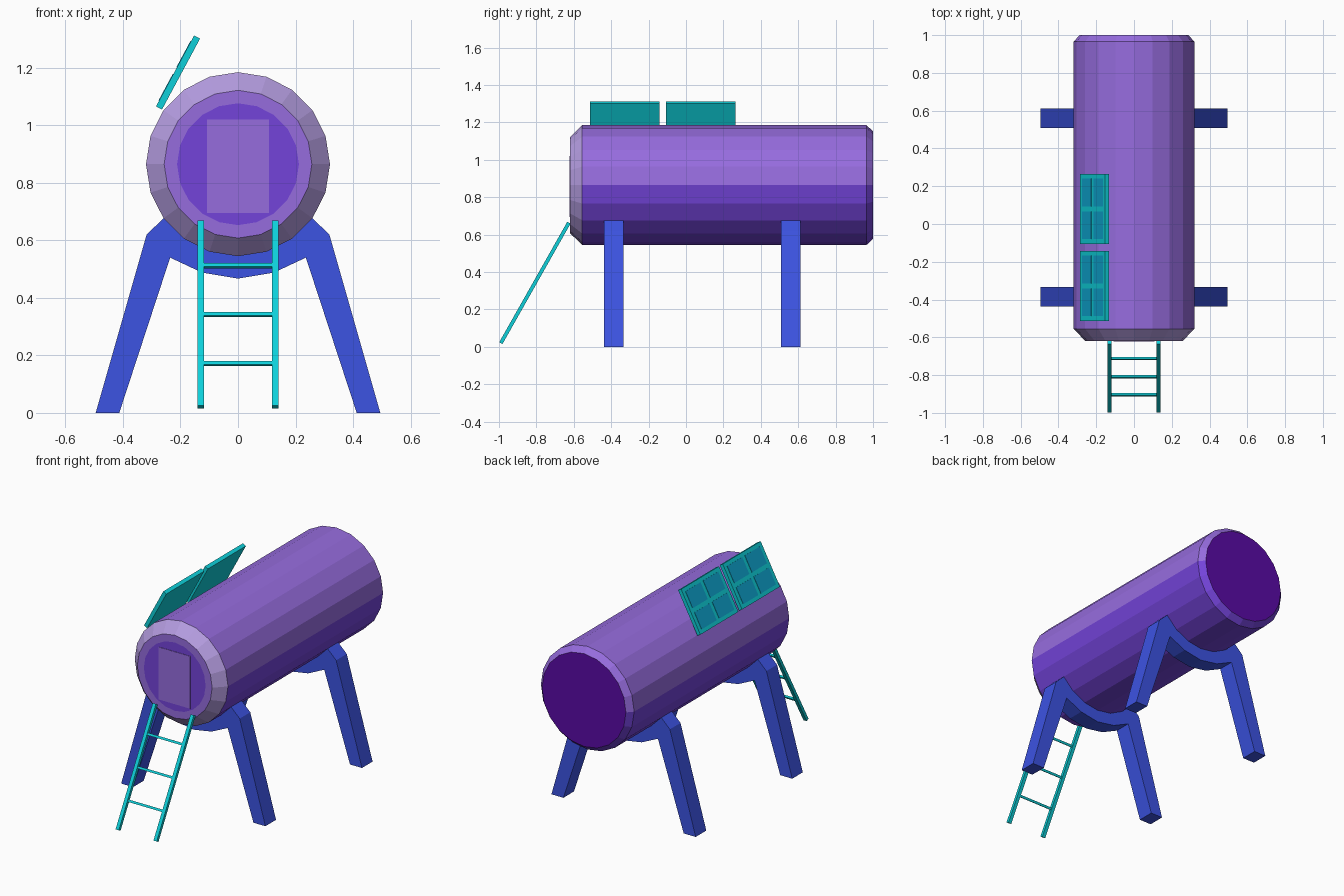
import bpy, bmesh, math
from mathutils import Vector, Matrix

if "Cube" in bpy.data.objects:
    bpy.data.objects.remove(bpy.data.objects["Cube"])


def mat(name, r, g, b):
    def lin(c):
        c /= 255
        return c / 12.92 if c <= 0.04045 else ((c + 0.055) / 1.055) ** 2.4
    m = bpy.data.materials.new(name)
    m.diffuse_color = (lin(r), lin(g), lin(b), 1)
    m.use_nodes = True
    m.node_tree.nodes["Principled BSDF"].inputs["Base Color"].default_value = m.diffuse_color
    return m


LILAC = mat("lilac", 150, 108, 222)
PURPLE = mat("mid purple", 116, 68, 218)
PALE = mat("pale lilac", 180, 156, 224)
DEEP = mat("deep purple", 90, 10, 166)
BLUE = mat("blue", 60, 83, 226)
CYAN = mat("cyan", 14, 208, 218)
CELL = mat("cell blue", 14, 165, 208)


def finish(name, bm, *mats):
    bmesh.ops.recalc_face_normals(bm, faces=bm.faces)
    me = bpy.data.meshes.new(name)
    bm.to_mesh(me)
    bm.free()
    for m in mats:
        me.materials.append(m)
    ob = bpy.data.objects.new(name, me)
    bpy.context.collection.objects.link(ob)
    return ob


def box(name, size, matrix, m):
    bm = bmesh.new()
    bmesh.ops.create_cube(bm, size=1, matrix=matrix @ Matrix.Diagonal((*size, 1)))
    return finish(name, bm, m)


# Tank: 20-sided lathe along y, coloured by ring and by height
N, R, ZC = 20, 0.32, 0.865
profile = [(0.212, -0.62), (0.257, -0.62), (R, -0.555), (R, 0.965), (0.288, 1.0)]
bm = bmesh.new()
rings = [[bm.verts.new((r * math.cos(2 * math.pi * i / N), y,
                        ZC + r * math.sin(2 * math.pi * i / N))) for i in range(N)]
         for r, y in profile]
for k in range(len(rings) - 1):
    for i in range(N):
        j = (i + 1) % N
        f = bm.faces.new((rings[k][i], rings[k][j], rings[k + 1][j], rings[k + 1][i]))
        if k == 1:
            f.material_index = 2
        elif k > 1 and f.calc_center_median().z < ZC:
            f.material_index = 1
bm.faces.new(rings[0]).material_index = 1
bm.faces.new(rings[-1]).material_index = 3
finish("tank", bm, LILAC, PURPLE, PALE, DEEP)

# Door panel on the front disc
box("front_door", (0.216, 0.004, 0.325), Matrix.Translation((0, -0.6205, 0.858)), LILAC)

# Leg frames: half outline mirrored, extruded along y
outer = [(-0.413, 0), (-0.495, 0), (-0.318, 0.62), (-0.259, 0.677),
         (-0.188, 0.606), (-0.099, 0.561), (0, 0.545)]
inner = [(-0.236, 0.54), (-0.125, 0.488), (0, 0.467)]
for name, y in (("front_legs", -0.386), ("back_legs", 0.56)):
    bm = bmesh.new()
    top = outer + [(-x, z) for x, z in reversed(outer[:-1])]
    bottom = [(-x, z) for x, z in inner] + list(reversed(inner[:-1]))
    face = bm.faces.new([bm.verts.new((x, y - 0.052, z)) for x, z in top + bottom])
    ext = bmesh.ops.extrude_face_region(bm, geom=[face], use_keep_orig=True)
    bmesh.ops.translate(bm, vec=(0, 0.104, 0),
                        verts=[v for v in ext["geom"] if isinstance(v, bmesh.types.BMVert)])
    finish(name, bm, BLUE)

# Ladder: two leaning rails and three rungs
low, high = Vector((0, -0.99, 0.02)), Vector((0, -0.626, 0.664))
d = high - low
lean = Matrix.Rotation(-math.atan2(d.y, d.z), 4, 'X')
for side, x in (("left", -0.13), ("right", 0.13)):
    box(f"ladder_rail_{side}", (0.022, 0.02, d.length),
        Matrix.Translation((low + high) / 2 + Vector((x, 0, 0))) @ lean, CYAN)
for n, z in enumerate((0.172, 0.342, 0.512)):
    p = low + d * ((z - low.z) / d.z)
    box(f"ladder_rung_{n + 1}", (0.24, 0.012, 0.014), Matrix.Translation(p) @ lean, CYAN)

# Solar panels: tilted frames with 2 x 2 cell plates (local x = slope, z = outward)
slope, out = Vector((0.473, 0, 0.881)), Vector((-0.881, 0, 0.473))
basis = Matrix((slope, out.cross(slope), out)).transposed().to_4x4()
for name, y in (("front", -0.328), ("back", 0.08)):
    base = Matrix.Translation((-0.2085, y, 1.184)) @ basis
    box(f"solar_frame_{name}", (0.28, 0.372, 0.0235), base, CYAN)
    for n, (a, b) in enumerate([(-1, -1), (-1, 1), (1, -1), (1, 1)]):
        box(f"solar_cell_{name}_{n + 1}", (0.104, 0.147, 0.004),
            base @ Matrix.Translation((a * 0.065, b * 0.0865, 0.0118)), CELL)
